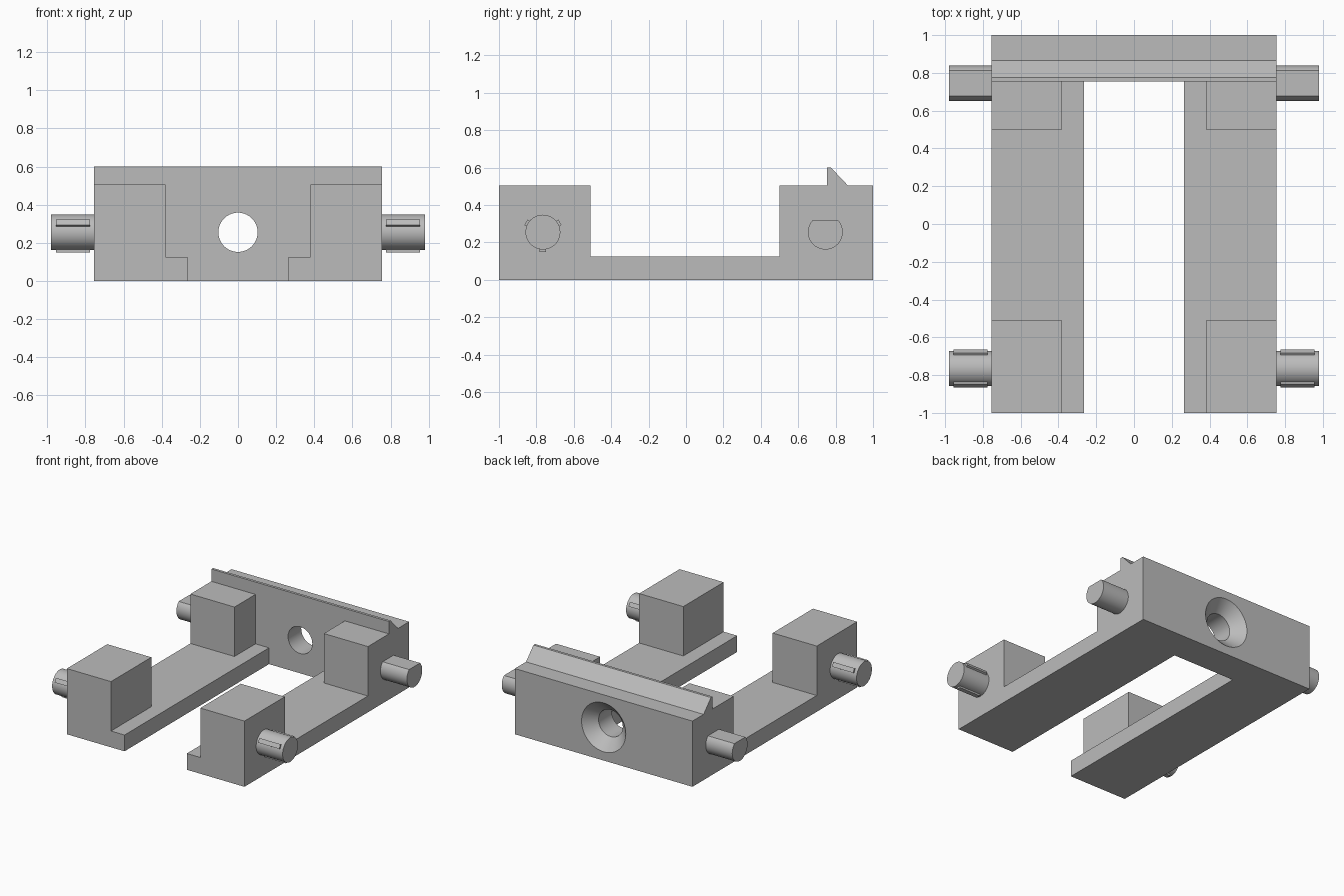
import bpy, bmesh
from math import pi, sin, cos, asin, radians
from mathutils import Matrix, Vector

cube = bpy.data.objects.get("Cube")
if cube:
    bpy.data.objects.remove(cube, do_unlink=True)

grey = bpy.data.materials.new("plain grey")
grey.use_nodes = True
colour = (0.5, 0.5, 0.5, 1)
grey.diffuse_color = colour
grey.node_tree.nodes["Principled BSDF"].inputs["Base Color"].default_value = colour


def make_object(name, bm):
    bmesh.ops.recalc_face_normals(bm, faces=bm.faces)
    mesh = bpy.data.meshes.new(name)
    bm.to_mesh(mesh)
    bm.free()
    mesh.materials.append(grey)
    obj = bpy.data.objects.new(name, mesh)
    bpy.context.collection.objects.link(obj)
    return obj


def activate(obj):
    bpy.ops.object.select_all(action='DESELECT')
    obj.select_set(True)
    bpy.context.view_layer.objects.active = obj


def smooth(obj):
    activate(obj)
    bpy.ops.object.shade_smooth_by_angle(angle=radians(30))


def prism(bm, points, axis, start, end):
    """Extrude a closed profile along x (points are y, z) or y (points are x, z)."""
    place = (lambda t, p: (t, p[0], p[1])) if axis == 'x' else (lambda t, p: (p[0], t, p[1]))
    a = [bm.verts.new(place(start, p)) for p in points]
    b = [bm.verts.new(place(end, p)) for p in points]
    bm.faces.new(a)
    bm.faces.new(b[::-1])
    for i in range(len(a)):
        j = (i + 1) % len(a)
        bm.faces.new((a[i], a[j], b[j], b[i]))


def cut(target, cutter):
    activate(target)
    mod = target.modifiers.new("cut", 'BOOLEAN')
    mod.operation, mod.solver, mod.object = 'DIFFERENCE', 'EXACT', cutter
    bpy.ops.object.modifier_apply(modifier=mod.name)
    bpy.data.objects.remove(cutter, do_unlink=True)


def mirror(obj):
    activate(obj)
    obj.modifiers.new("mirror", 'MIRROR').use_mirror_merge = False
    bpy.ops.object.modifier_apply(modifier="mirror")


HALF_W, PLATE_Y, TOP, RAIL_TOP, AXIS_Z = 0.755, 0.755, 0.505, 0.125, 0.255
PEG_R, PEG_END = 0.093, 0.98

# Frame body: side silhouette with end blocks, thin rails and the rear ridge
bm = bmesh.new()
prism(bm, [(-1, 0), (1, 0), (1, TOP), (0.865, TOP), (0.775, 0.6), (PLATE_Y, 0.6),
           (PLATE_Y, TOP), (0.5, TOP), (0.5, RAIL_TOP), (-0.51, RAIL_TOP),
           (-0.51, TOP), (-1, TOP)], 'x', -HALF_W, HALF_W)
frame = make_object("frame", bm)

# Central opening, wider above the rails
bm = bmesh.new()
prism(bm, [(-0.265, -0.2), (0.265, -0.2), (0.265, RAIL_TOP), (0.38, RAIL_TOP), (0.38, 0.8),
           (-0.38, 0.8), (-0.38, RAIL_TOP), (-0.265, RAIL_TOP)], 'y', -1.2, PLATE_Y)
cut(frame, make_object("opening_cutter", bm))

# Countersunk screw hole through the rear plate
bm = bmesh.new()
segments = 64
rings = []
for y, r in [(0.65, 0.103), (0.915, 0.103), (1.0, 0.188), (1.05, 0.238)]:
    rings.append([bm.verts.new((r * cos(2 * pi * i / segments), y,
                                AXIS_Z + r * sin(2 * pi * i / segments)))
                  for i in range(segments)])
for a, b in zip(rings, rings[1:]):
    for i in range(segments):
        j = (i + 1) % segments
        bm.faces.new((a[i], a[j], b[j], b[i]))
bm.faces.new(rings[0])
bm.faces.new(rings[-1])
cut(frame, make_object("screw_hole_cutter", bm))
smooth(frame)


def peg(name, y, arc_start, arc_end, steps):
    points = []
    for i in range(steps + 1):
        t = arc_start + (arc_end - arc_start) * i / steps
        points.append((y + PEG_R * cos(t), AXIS_Z + PEG_R * sin(t)))
    bm = bmesh.new()
    prism(bm, points, 'x', HALF_W, PEG_END)
    obj = make_object(name, bm)
    mirror(obj)
    smooth(obj)


# Round front pegs, and rear pegs with a flat on top
FRONT_Y, REAR_Y = -0.765, 0.745
peg("front_pegs", FRONT_Y, 0, 2 * pi * 63 / 64, 63)
flat = asin(0.065 / PEG_R)
peg("rear_pegs", REAR_Y, pi - flat, 2 * pi + flat, 48)

# Three grip ribs around each front peg
bm = bmesh.new()
for angle in (30, 150, 270):
    turn = Matrix.Rotation(radians(angle), 4, 'X')
    centre = Vector((0.865, FRONT_Y, AXIS_Z))
    matrix = (Matrix.Translation(centre) @ turn @ Matrix.Translation((0, 0.09, 0))
              @ Matrix.Diagonal((0.18, 0.03, 0.034, 1)))
    bmesh.ops.create_cube(bm, size=1, matrix=matrix)
ribs = make_object("peg_ribs", bm)
mirror(ribs)
